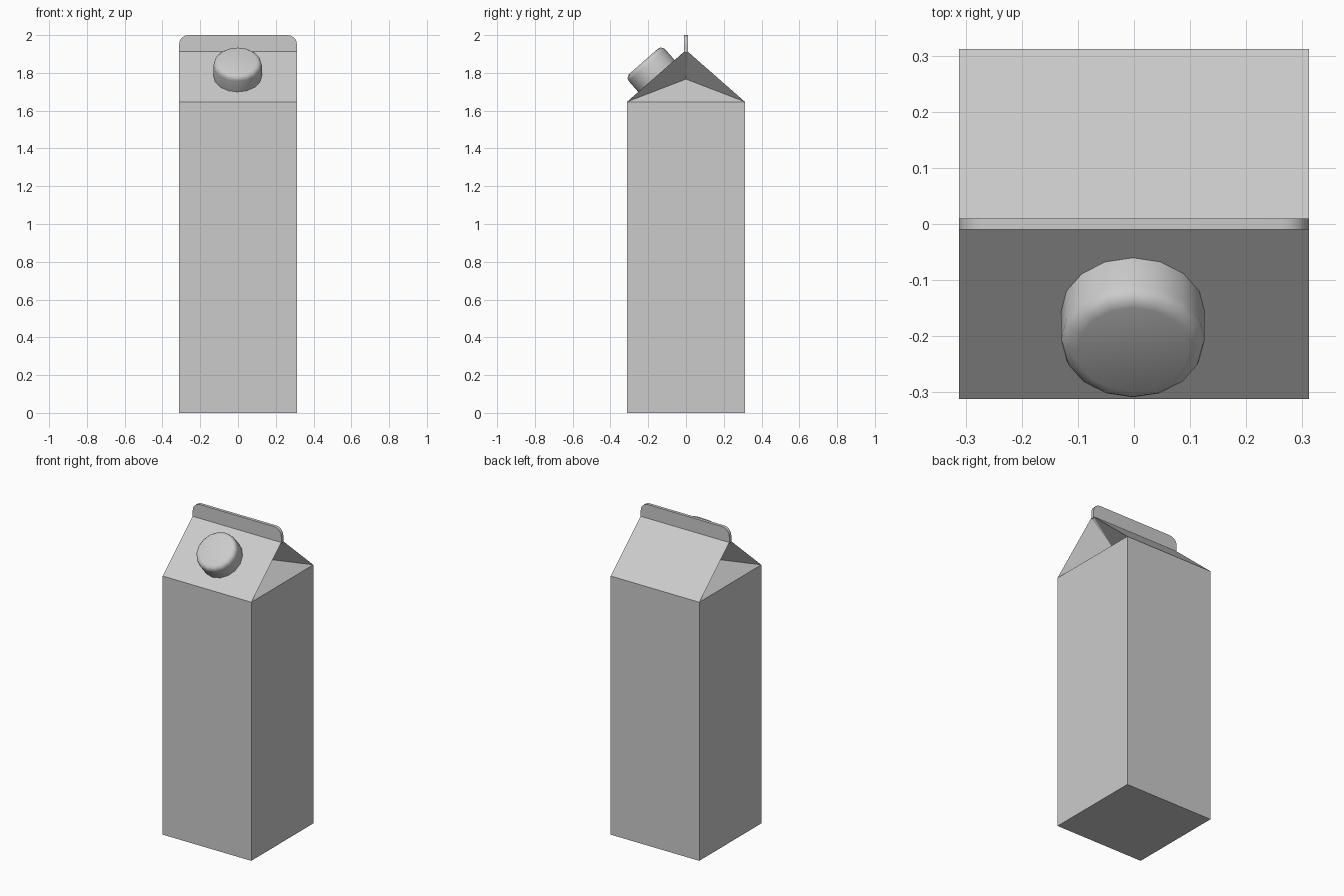
import bpy, bmesh, math
from mathutils import Vector, Matrix

if "Cube" in bpy.data.objects:
    bpy.data.objects.remove(bpy.data.objects["Cube"])

W = 0.312        # half width of the carton
EAVE = 1.647     # height where the roof starts
RIDGE = 1.912    # height where the roof meets the fin
T = 0.01         # half thickness of the fin


def finish(name, bm):
    bmesh.ops.recalc_face_normals(bm, faces=bm.faces)
    me = bpy.data.meshes.new(name)
    bm.to_mesh(me)
    bm.free()
    ob = bpy.data.objects.new(name, me)
    bpy.context.collection.objects.link(ob)
    return ob


# Carton: box body, sloping roof and folded-in gable ends
bm = bmesh.new()


def ring(z):
    return [bm.verts.new((x, y, z)) for x, y in ((-W, -W), (W, -W), (W, W), (-W, W))]


low, eave = ring(0), ring(EAVE)
ridge = [bm.verts.new((x, y, RIDGE)) for x, y in ((-W, -T), (W, -T), (W, T), (-W, T))]
bm.faces.new(low)
bm.faces.new(ridge)
for i in range(4):
    j = (i + 1) % 4
    bm.faces.new((low[i], low[j], eave[j], eave[i]))
for i, j in ((0, 1), (2, 3)):
    bm.faces.new((eave[i], eave[j], ridge[j], ridge[i]))
for i, j, s in ((1, 2, 1), (3, 0, -1)):
    fold = bm.verts.new((s * (W - 0.15), 0, 1.767))
    bm.faces.new((eave[i], eave[j], fold))
    bm.faces.new((eave[j], ridge[j], fold))
    bm.faces.new((ridge[j], ridge[i], fold))
    bm.faces.new((ridge[i], eave[i], fold))
finish("carton", bm)

# Top fin: flat strip with rounded upper corners
bm = bmesh.new()
r = 0.05
pts = [(-W, RIDGE - 0.005), (W, RIDGE - 0.005)]
for cx, start in ((W - r, 0), (r - W, 90)):
    for k in range(6):
        a = math.radians(start + 18 * k)
        pts.append((cx + r * math.cos(a), 2 - r + r * math.sin(a)))
face = bm.faces.new([bm.verts.new((x, -T, z)) for x, z in pts])
ext = bmesh.ops.extrude_face_region(bm, geom=[face])
for v in ext["geom"]:
    if isinstance(v, bmesh.types.BMVert):
        v.co.y = T
fin = finish("top_fin", bm)

# Screw cap: 16-sided lathe with rounded rim, standing square to the front roof
bm = bmesh.new()
R, H, b = 0.128, 0.104, 0.028
profile = [(R, -0.008), (R, H - b)]
profile += [(R - b + b * math.cos(a), H - b + b * math.sin(a))
            for a in (math.radians(d) for d in (30, 60, 90))]
rings = [[bm.verts.new((rad * math.cos(k * math.pi / 8), rad * math.sin(k * math.pi / 8), z))
          for k in range(16)] for rad, z in profile]
for lo, hi in zip(rings, rings[1:]):
    for k in range(16):
        n = (k + 1) % 16
        bm.faces.new((lo[k], lo[n], hi[n], hi[k]))
bm.faces.new(rings[0])
bm.faces.new(rings[-1])
slope = math.atan2(RIDGE - EAVE, W - T)
cap = finish("screw_cap", bm)
cap.matrix_world = Matrix.Translation((-0.002, -0.156, 1.783)) @ Matrix.Rotation(slope, 4, 'X')

# Smooth shading on the rounded parts
for ob in (fin, cap):
    bpy.ops.object.select_all(action='DESELECT')
    ob.select_set(True)
    bpy.context.view_layer.objects.active = ob
    bpy.ops.object.shade_smooth_by_angle(angle=math.radians(40))
